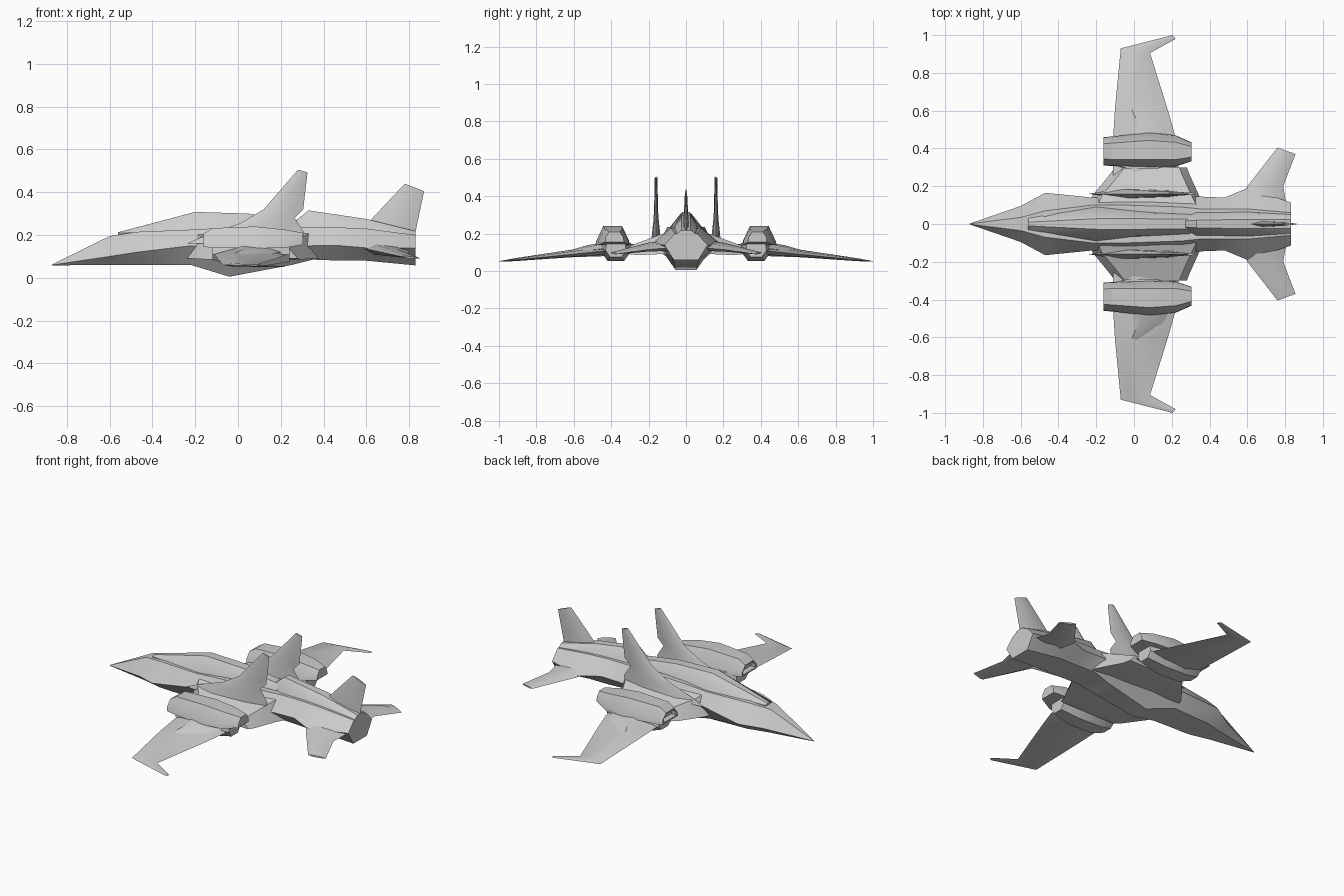
import bpy, bmesh, math
from mathutils import Vector


def loft(name, rings, mirror=False, angle=30):
    """Skin a list of equal-length point rings, cap the ends, optionally mirror across y."""
    bm = bmesh.new()
    vs = [[bm.verts.new(p) for p in r] for r in rings]
    n = len(rings[0])
    for a, b in zip(vs, vs[1:]):
        for i in range(n):
            j = (i + 1) % n
            bm.faces.new((a[i], a[j], b[j], b[i]))
    bm.faces.new(vs[0])
    bm.faces.new(vs[-1])
    bmesh.ops.remove_doubles(bm, verts=bm.verts, dist=0.0005)
    bmesh.ops.recalc_face_normals(bm, faces=bm.faces)
    me = bpy.data.meshes.new(name)
    bm.to_mesh(me)
    bm.free()
    ob = bpy.data.objects.new(name, me)
    bpy.context.collection.objects.link(ob)
    if mirror:
        ob.modifiers.new("mirror", 'MIRROR').use_axis = (False, True, False)
    bpy.ops.object.select_all(action='DESELECT')
    ob.select_set(True)
    bpy.context.view_layer.objects.active = ob
    bpy.ops.object.shade_smooth_by_angle(angle=math.radians(angle))
    return ob


def hexagon(x, top, top_w, mid, mid_w, bot, bot_w, cy=0):
    """Six-sided cross-section at station x."""
    return [(x, cy + top_w, top), (x, cy + mid_w, mid), (x, cy + bot_w, bot),
            (x, cy - bot_w, bot), (x, cy - mid_w, mid), (x, cy - top_w, top)]


def blade(name, sections, normal, mirror=True):
    """Fin or wing from (leading point, trailing point, thickness) sections."""
    rings = []
    for le, te, th in sections:
        le, te, off = Vector(le), Vector(te), Vector(normal) * th / 2
        a, b = le.lerp(te, 0.3), le.lerp(te, 0.75)
        rings.append([le, a + off, b + off * 0.7, te, b - off * 0.7, a - off])
    return loft(name, rings, mirror)


# Fuselage with nose chines, belly keel and flared tail
loft("fuselage", [hexagon(*s) for s in [
    (-0.87, 0.062, 0.001, 0.06, 0.002, 0.058, 0.001),
    (-0.60, 0.195, 0.035, 0.10, 0.095, 0.06, 0.05),
    (-0.47, 0.215, 0.07, 0.12, 0.165, 0.06, 0.08),
    (-0.22, 0.225, 0.10, 0.15, 0.14, 0.06, 0.09),
    (-0.04, 0.235, 0.10, 0.14, 0.15, 0.005, 0.055),
    (0.25, 0.235, 0.09, 0.14, 0.15, 0.06, 0.07),
    (0.35, 0.235, 0.08, 0.15, 0.145, 0.085, 0.08),
    (0.48, 0.235, 0.08, 0.15, 0.14, 0.08, 0.08),
    (0.60, 0.23, 0.08, 0.14, 0.19, 0.08, 0.08),
    (0.83, 0.20, 0.06, 0.14, 0.115, 0.058, 0.065)]])

# Canopy and the spine behind it
loft("canopy", [hexagon(*s) for s in [
    (-0.56, 0.213, 0.01, 0.208, 0.03, 0.18, 0.03),
    (-0.20, 0.308, 0.028, 0.23, 0.09, 0.18, 0.09),
    (0.05, 0.30, 0.028, 0.25, 0.06, 0.18, 0.08),
    (0.30, 0.265, 0.025, 0.24, 0.05, 0.18, 0.06)]])
loft("rear_spine", [hexagon(*s) for s in [
    (0.26, 0.26, 0.015, 0.24, 0.03, 0.18, 0.04),
    (0.33, 0.315, 0.02, 0.265, 0.05, 0.18, 0.08),
    (0.60, 0.275, 0.025, 0.245, 0.06, 0.18, 0.08),
    (0.83, 0.218, 0.025, 0.20, 0.05, 0.15, 0.06)]])

# Sloping shoulder that carries the wing
loft("wing_shoulder", [
    [(f, y, bot), (f + 0.05, y, top), (b - 0.04, y, top), (b, y, bot)]
    for y, f, b, bot, top in [(0.08, -0.25, 0.38, 0.09, 0.215),
                              (0.15, -0.22, 0.345, 0.09, 0.19),
                              (0.26, -0.13, 0.295, 0.085, 0.15),
                              (0.30, -0.10, 0.28, 0.09, 0.135)]], True)

# Main wing with hooked tip, and the raised root wedge
blade("main_wing", [((-0.11, 0.26, 0.12), (0.24, 0.26, 0.12), 0.05),
                    ((-0.11, 0.46, 0.11), (0.22, 0.46, 0.105), 0.06),
                    ((-0.10, 0.62, 0.095), (0.18, 0.60, 0.09), 0.04),
                    ((-0.07, 0.93, 0.06), (0.085, 0.905, 0.06), 0.015),
                    ((0.205, 1.0, 0.052), (0.22, 0.98, 0.052), 0.004)], (0, 0, 1))
blade("wing_root_wedge", [((-0.06, 0.44, 0.12), (0.20, 0.44, 0.12), 0.07),
                          ((-0.03, 0.53, 0.11), (0.15, 0.53, 0.11), 0.055),
                          ((-0.03, 0.60, 0.10), (0.03, 0.62, 0.10), 0.03)], (0, 0, 1))

# Engine pod above the wing: top width, lower width, centre line
loft("engine_pod", [
    [(x, c - w, b), (x, c - w * 0.95, b + 0.025), (x, c - w * 0.55, t),
     (x, c + w * 0.55, t), (x, c + w * 0.95, b + 0.025), (x, c + w, b)]
    for x, c, w, b, t in [(-0.13, 0.385, 0.06, 0.155, 0.195),
                          (-0.16, 0.385, 0.06, 0.152, 0.198),
                          (-0.162, 0.385, 0.075, 0.145, 0.205),
                          (-0.12, 0.385, 0.078, 0.14, 0.232),
                          (0.08, 0.392, 0.092, 0.137, 0.24),
                          (0.22, 0.387, 0.083, 0.14, 0.225),
                          (0.305, 0.382, 0.05, 0.155, 0.21)]], True)

# Nacelle slung below the pod
loft("lower_nacelle", [hexagon(*s, 0.375) for s in [
    (-0.12, 0.15, 0.05, 0.11, 0.06, 0.085, 0.03),
    (-0.04, 0.15, 0.08, 0.11, 0.085, 0.06, 0.045),
    (0.12, 0.15, 0.08, 0.11, 0.085, 0.055, 0.045),
    (0.24, 0.145, 0.05, 0.11, 0.055, 0.075, 0.03)]], True)

# Twin upright fins on long rails
blade("upright_fin", [((-0.24, 0.16, 0.16), (0.30, 0.16, 0.17), 0.05),
                      ((-0.17, 0.16, 0.19), (0.31, 0.16, 0.21), 0.045),
                      ((0.01, 0.16, 0.255), (0.265, 0.16, 0.28), 0.03),
                      ((0.12, 0.16, 0.32), (0.305, 0.16, 0.32), 0.022),
                      ((0.28, 0.16, 0.505), (0.325, 0.16, 0.493), 0.014)], (0, 1, 0))

# Centre tail fin and tailplanes
blade("tail_fin", [((0.60, 0, 0.24), (0.825, 0, 0.17), 0.035),
                   ((0.62, 0, 0.27), (0.83, 0, 0.215), 0.03),
                   ((0.78, 0, 0.44), (0.87, 0, 0.405), 0.01)], (0, 1, 0), False)
blade("tailplane", [((0.56, 0.10, 0.14), (0.81, 0.08, 0.125), 0.06),
                    ((0.60, 0.20, 0.135), (0.79, 0.20, 0.115), 0.045),
                    ((0.76, 0.405, 0.10), (0.855, 0.37, 0.09), 0.01)], (0, 0, 1))
